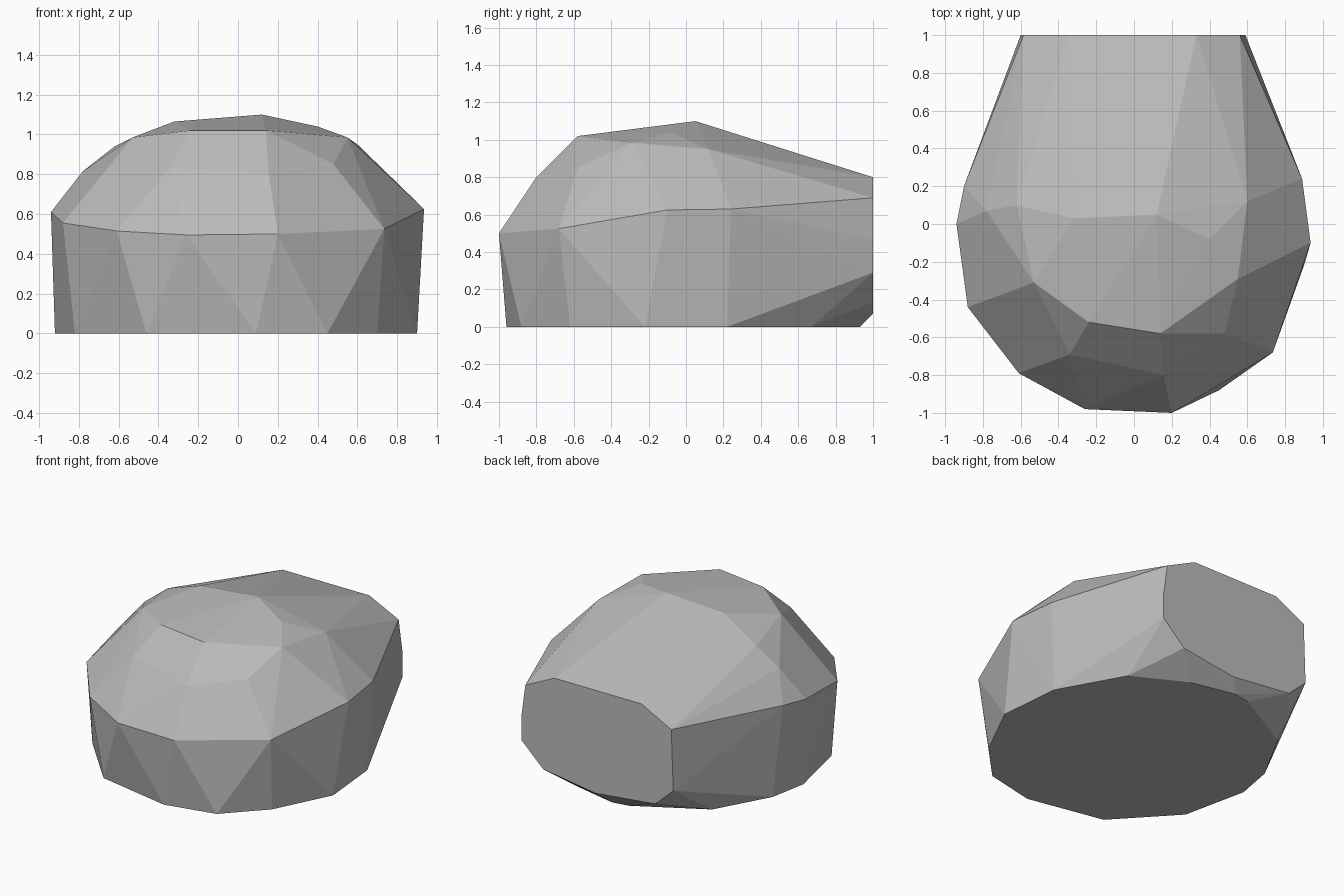
import bpy, bmesh

# Contours of the boulder, each a ring of corner points
base = [(-0.92, 0.0), (-0.82, -0.46), (-0.46, -0.85), (0.09, -0.96), (0.45, -0.88),
        (0.70, -0.62), (0.90, -0.22), (0.86, 0.22), (0.61, 0.67), (0.25, 0.86),
        (-0.07, 0.93), (-0.19, 0.91), (-0.66, 0.65), (-0.87, 0.27)]
shoulder = [(-0.94, 0.0, 0.61), (-0.88, -0.44, 0.555), (-0.61, -0.79, 0.515),
            (-0.26, -0.98, 0.495), (0.20, -1.0, 0.50), (0.735, -0.68, 0.525),
            (0.935, -0.10, 0.625), (0.89, 0.24, 0.63), (-0.90, 0.20, 0.63)]
dome = [(-0.34, -0.69, 0.835), (0.155, -0.80, 0.80), (0.48, -0.58, 0.85),
        (-0.53, -0.31, 0.985), (-0.24, -0.52, 1.02), (0.14, -0.58, 1.02),
        (0.55, -0.29, 0.985), (0.40, -0.08, 1.04), (0.60, 0.12, 0.95),
        (0.12, 0.05, 1.10), (-0.32, 0.03, 1.065), (-0.62, 0.10, 0.94),
        (-0.78, 0.07, 0.815)]
# Flat sliced-off back (x, z at y = 1)
back = [(0.33, 0.80), (0.56, 0.69), (0.59, 0.47), (0.59, 0.29), (0.42, 0.13),
        (0.01, 0.07), (-0.46, 0.12), (-0.60, 0.25), (-0.585, 0.68), (-0.35, 0.80)]

points = [(x, y, 0) for x, y in base] + shoulder + dome + [(x, 1, z) for x, z in back]

# Wrap the contours in a faceted convex skin
bm = bmesh.new()
for p in points:
    bm.verts.new(p)
hull = bmesh.ops.convex_hull(bm, input=bm.verts[:])
loose = [v for v in bm.verts if not v.link_faces]
bmesh.ops.delete(bm, geom=loose, context='VERTS')
bmesh.ops.dissolve_limit(bm, angle_limit=0.01, verts=bm.verts[:], edges=bm.edges[:])
bmesh.ops.recalc_face_normals(bm, faces=bm.faces[:])

mesh = bpy.data.meshes.new("boulder")
bm.to_mesh(mesh)
bm.free()
boulder = bpy.data.objects.new("boulder", mesh)
bpy.context.collection.objects.link(boulder)

# Stone colour
stone = bpy.data.materials.new("stone grey")
stone.diffuse_color = (0.5, 0.5, 0.5, 1)
mesh.materials.append(stone)
